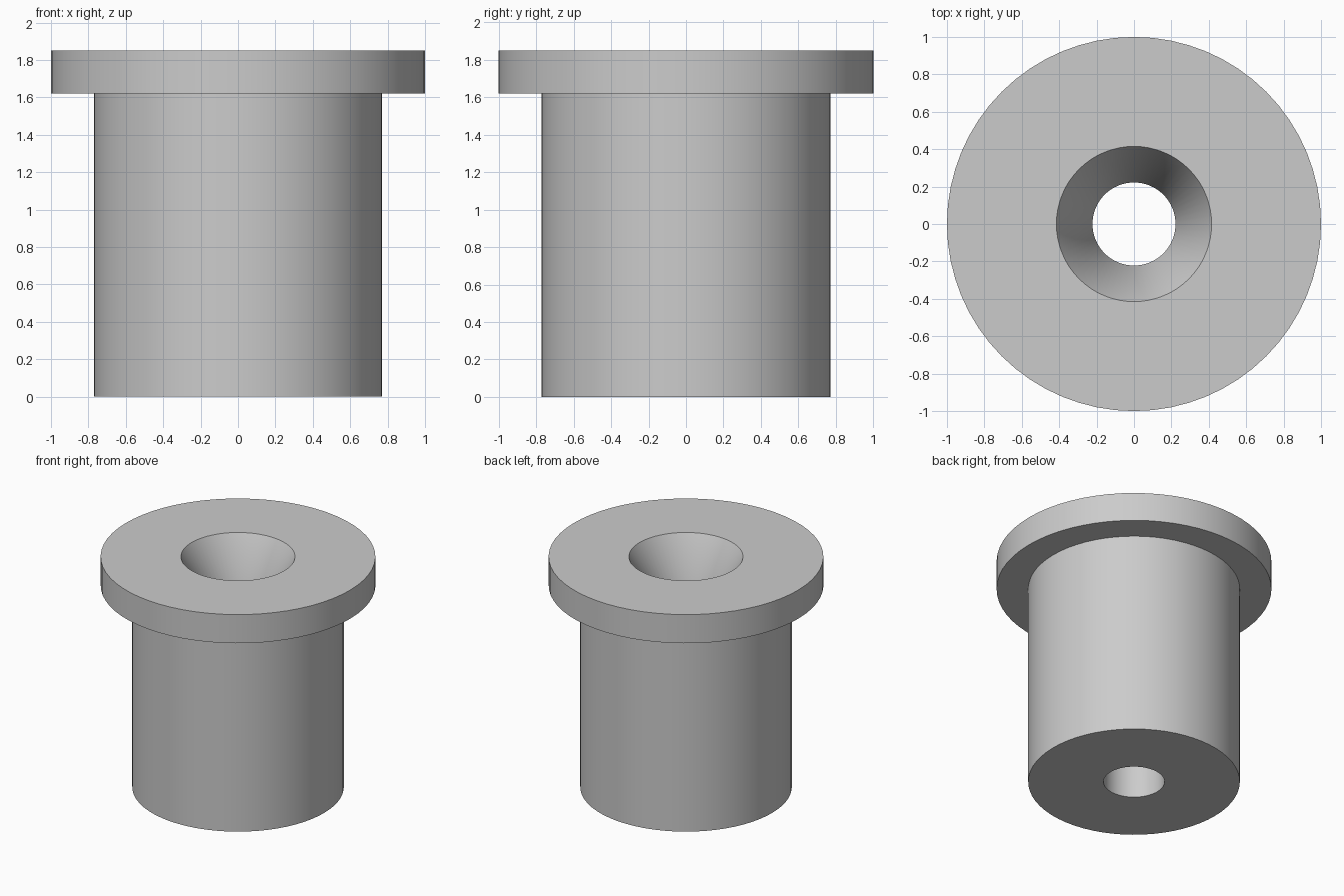
import bpy, bmesh, math

cube = bpy.data.objects.get("Cube")
if cube:
    bpy.data.objects.remove(cube, do_unlink=True)

# Plain grey finish
grey = bpy.data.materials.new("plain_grey")
grey.use_nodes = True
colour = (0.6, 0.6, 0.6, 1)
grey.diffuse_color = colour
grey.node_tree.nodes["Principled BSDF"].inputs["Base Color"].default_value = colour


def lathe(name, profile, steps=64):
    """Revolve a closed (radius, height) profile around the z axis."""
    bm = bmesh.new()
    verts = [bm.verts.new((r, 0, z)) for r, z in profile]
    edges = [bm.edges.new((v, verts[i - 1])) for i, v in enumerate(verts)]
    bmesh.ops.spin(bm, geom=verts + edges, cent=(0, 0, 0), axis=(0, 0, 1),
                   angle=math.tau, steps=steps, use_merge=True)
    bmesh.ops.remove_doubles(bm, verts=bm.verts[:], dist=0.0001)
    bmesh.ops.recalc_face_normals(bm, faces=bm.faces[:])
    mesh = bpy.data.meshes.new(name)
    bm.to_mesh(mesh)
    bm.free()
    mesh.materials.append(grey)
    obj = bpy.data.objects.new(name, mesh)
    bpy.context.collection.objects.link(obj)
    bpy.ops.object.select_all(action="DESELECT")
    obj.select_set(True)
    bpy.context.view_layer.objects.active = obj
    bpy.ops.object.shade_smooth_by_angle(angle=math.radians(30))
    return obj


# Flanged sleeve with a through bore and a conical mouth
BODY, FLANGE, BORE, MOUTH = 0.77, 1.0, 0.222, 0.415
TOP, FLANGE_BASE, MOUTH_DEPTH = 1.85, 1.62, 0.37
lathe("flanged_bushing", [
    (BORE, 0), (BODY, 0), (BODY, FLANGE_BASE), (FLANGE, FLANGE_BASE),
    (FLANGE, TOP), (MOUTH, TOP), (BORE, TOP - MOUTH_DEPTH),
])
